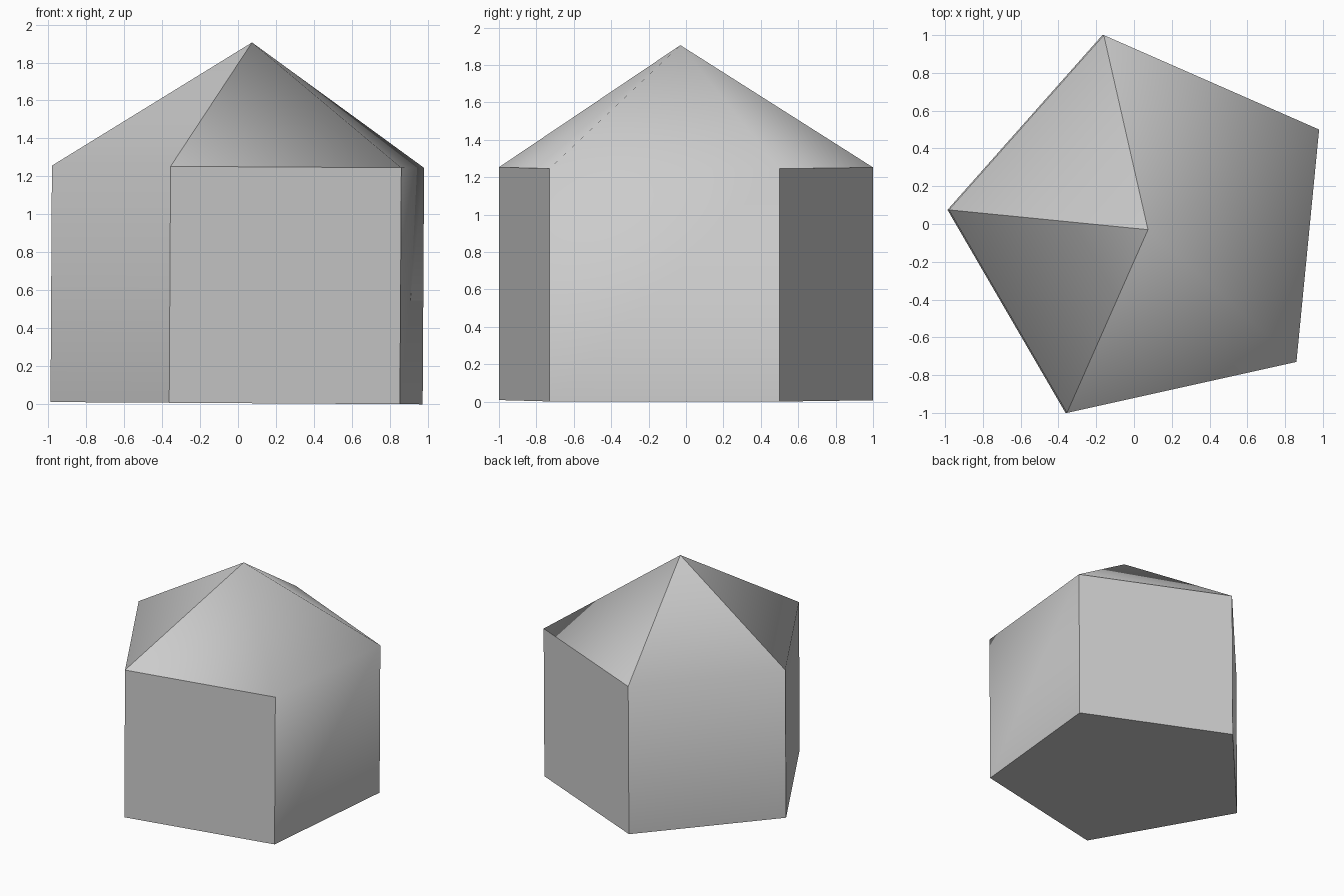
import bpy
import bmesh

cube = bpy.data.objects.get("Cube")
if cube:
    bpy.data.objects.remove(cube, do_unlink=True)

# One plain grey for the whole solid
grey = bpy.data.materials.new("plain_grey")
grey.use_nodes = True
colour = (0.6, 0.6, 0.6, 1.0)
grey.diffuse_color = colour
grey.node_tree.nodes["Principled BSDF"].inputs["Base Color"].default_value = colour

# Pentagon corners, counter-clockwise: front, front right, back right, back, side
CORNERS = [(-0.355, -1.0), (0.86, -0.73), (0.98, 0.5), (-0.16, 1.0), (-0.98, 0.075)]
WALL_TOP = 1.245
APEX = (0.07, -0.03, 1.9)
LEAN = 0.006
SOFT_EAVES = {1, 3, 4}   # walls that blend into the roof above them
SOFT_RIDGES = {1, 2}     # ridges rounded by shading

bm = bmesh.new()
base = [bm.verts.new((x, y, 0)) for x, y in CORNERS]
eaves = [bm.verts.new((x, y, WALL_TOP)) for x, y in CORNERS]
apex = bm.verts.new(APEX)

# Floor, walls and roof
bm.faces.new(base[::-1])
for i in range(5):
    j = (i + 1) % 5
    bm.faces.new((base[i], base[j], eaves[j], eaves[i]))
    bm.faces.new((eaves[i], eaves[j], apex))

# Smooth shading with chosen crisp edges
for face in bm.faces:
    face.smooth = True
for edge in bm.edges:
    edge.smooth = False
for i in SOFT_EAVES:
    bm.edges.get((eaves[i], eaves[(i + 1) % 5])).smooth = True
for i in SOFT_RIDGES:
    bm.edges.get((eaves[i], apex)).smooth = True

# Very slight sideways lean
for v in bm.verts:
    x, z = v.co.x, v.co.z
    v.co.x = x + LEAN * (z - WALL_TOP)
    v.co.z = z + LEAN * (1 - x)

bmesh.ops.recalc_face_normals(bm, faces=bm.faces)
mesh = bpy.data.meshes.new("pentagonal_block")
bm.to_mesh(mesh)
bm.free()
mesh.materials.append(grey)
block = bpy.data.objects.new("pentagonal_block", mesh)
bpy.context.collection.objects.link(block)
